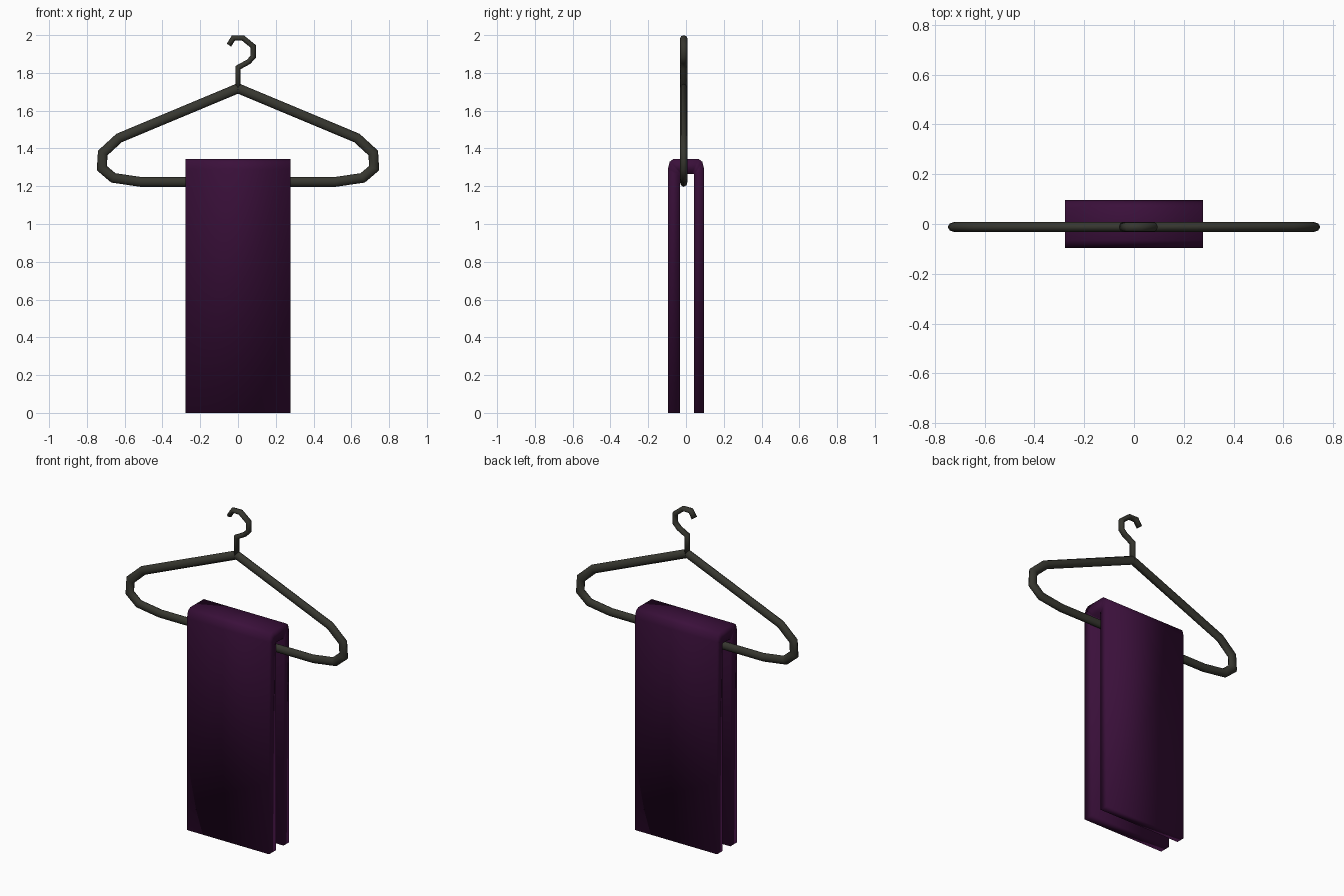
import bpy, bmesh, math
from mathutils import Vector

if "Cube" in bpy.data.objects:
    bpy.data.objects.remove(bpy.data.objects["Cube"])


def material(name, rgb):
    m = bpy.data.materials.new(name)
    m.diffuse_color = (*rgb, 1)
    m.use_nodes = True
    m.node_tree.nodes["Principled BSDF"].inputs["Base Color"].default_value = m.diffuse_color
    return m


def finish(name, bm, mat):
    bmesh.ops.recalc_face_normals(bm, faces=bm.faces)
    me = bpy.data.meshes.new(name)
    bm.to_mesh(me)
    bm.free()
    me.materials.append(mat)
    for p in me.polygons:
        p.use_smooth = True
    ob = bpy.data.objects.new(name, me)
    bpy.context.collection.objects.link(ob)
    return ob


def tube(name, path, half_width, half_depth, y, closed, mat, sides=8):
    """Sweep an oval section along a path in the xz plane with mitred corners."""
    bm = bmesh.new()
    pts = [Vector(p) for p in path]
    n = len(pts)
    rings = []
    for i, p in enumerate(pts):
        a = pts[i - 1] if closed or i > 0 else None
        b = pts[(i + 1) % n] if closed or i < n - 1 else None
        d1 = (p - a).normalized() if a is not None else (b - p).normalized()
        d2 = (b - p).normalized() if b is not None else d1
        t = (d1 + d2).normalized()
        nrm = Vector((-t.y, t.x)) / max(t.dot(d1), 0.5)
        ring = []
        for k in range(sides):
            ang = 2 * math.pi * k / sides
            q = p + nrm * half_width * math.cos(ang)
            ring.append(bm.verts.new((q.x, y + half_depth * math.sin(ang), q.y)))
        rings.append(ring)
    for i in range(n if closed else n - 1):
        r, s = rings[i], rings[(i + 1) % n]
        for k in range(sides):
            j = (k + 1) % sides
            bm.faces.new((r[k], r[j], s[j], s[k]))
    if not closed:
        bm.faces.new(rings[0])
        bm.faces.new(rings[-1])
    return finish(name, bm, mat)


dark = material("dark grey", (0.038, 0.038, 0.029))
purple = material("deep purple", (0.043, 0.005, 0.043))

# hanger frame: left half mirrored to a closed loop
left = [(-0.63, 1.455), (-0.716, 1.376), (-0.721, 1.296), (-0.66, 1.244), (-0.515, 1.223)]
right = [(-x, z) for x, z in reversed(left)]
tube("hanger_frame", [(0, 1.718)] + left + right, 0.026, 0.02, -0.012, True, dark)

# hook
hook = [(0, 1.71), (0, 1.828), (0.055, 1.858), (0.081, 1.885), (0.081, 1.94),
        (0.026, 1.985), (-0.024, 1.985), (-0.048, 1.947)]
tube("hook", hook, 0.014, 0.019, -0.012, False, dark)

# towel folded over the bar: outer and inner profile (y, z), same point count
outer = [(-0.096, 0), (-0.096, 1.29), (-0.086, 1.33), (-0.066, 1.345),
         (0.066, 1.345), (0.086, 1.33), (0.096, 1.29), (0.096, 0)]
inner = [(-0.031, 0), (-0.031, 1.25), (-0.031, 1.265), (-0.02, 1.265),
         (0.03, 1.265), (0.043, 1.265), (0.043, 1.25), (0.043, 0)]
bm = bmesh.new()
W = 0.277
rows = [[bm.verts.new((x, y, z)) for y, z in prof]
        for x, prof in ((-W, outer), (W, outer), (W, inner), (-W, inner))]
for a in range(4):
    r, s = rows[a], rows[(a + 1) % 4]
    for i in range(len(outer) - 1):
        bm.faces.new((r[i], r[i + 1], s[i + 1], s[i]))
for i in (0, -1):
    bm.faces.new([r[i] for r in rows])
finish("towel", bm, purple)
